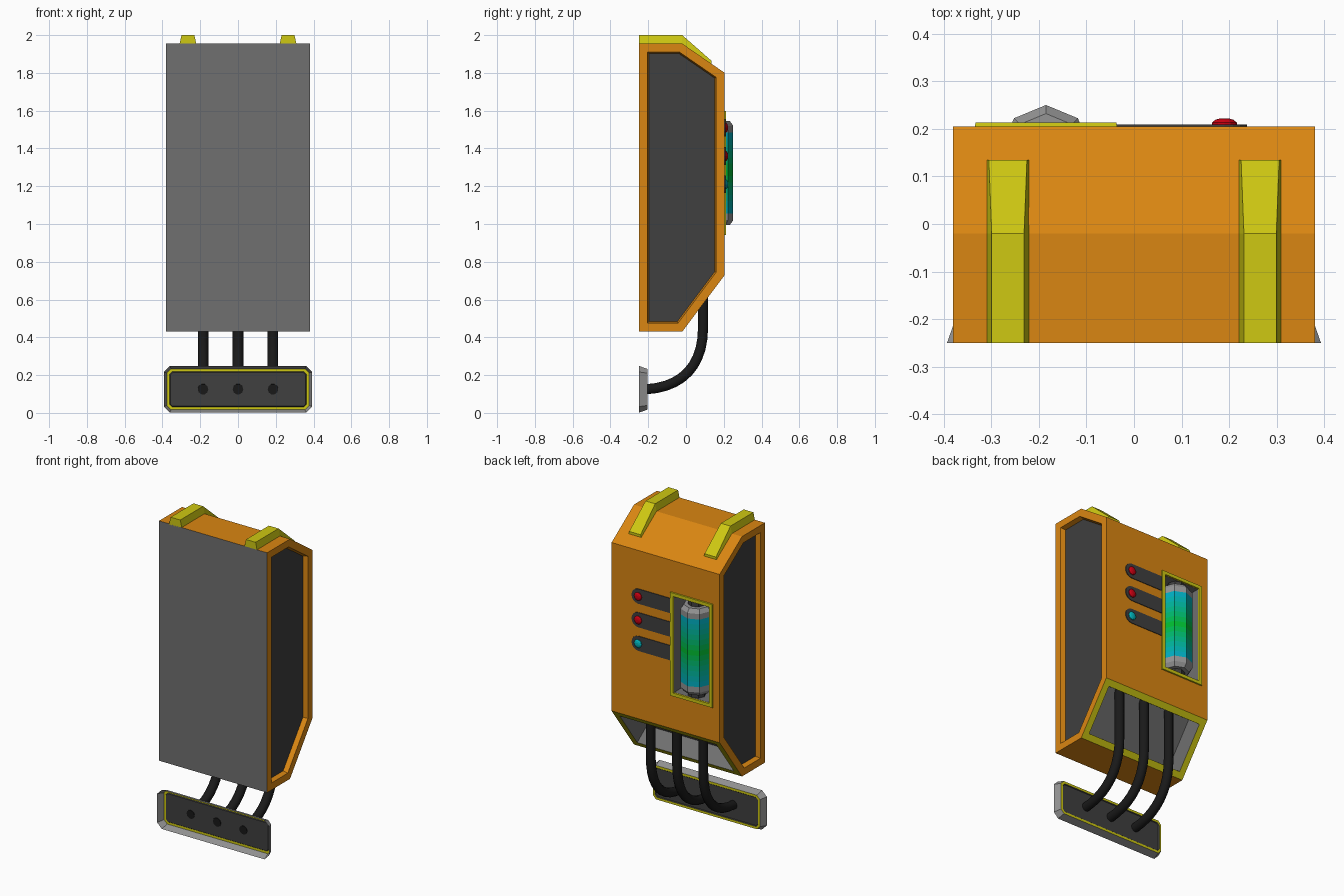
import bpy, bmesh, math

if "Cube" in bpy.data.objects:
    bpy.data.objects.remove(bpy.data.objects["Cube"])


def material(name, rgb):
    m = bpy.data.materials.new(name)
    m.diffuse_color = (*rgb, 1)
    m.use_nodes = True
    m.node_tree.nodes["Principled BSDF"].inputs["Base Color"].default_value = m.diffuse_color
    return m


ORANGE = material("orange", (0.7, 0.24, 0.006))
YELLOW = material("yellow", (0.62, 0.58, 0.006))
DARK = material("dark_grey", (0.05, 0.05, 0.05))
GREY = material("grey", (0.16, 0.16, 0.16))
STEEL = material("steel", (0.3, 0.3, 0.3))
BLACK = material("black", (0.01, 0.01, 0.01))
RED = material("red", (0.6, 0.0, 0.006))
TEAL = material("teal", (0.0, 0.45, 0.5))


def loft(rings, caps=True):
    """Skin a list of equal rings of points."""
    bm = bmesh.new()
    vs = [[bm.verts.new(p) for p in r] for r in rings]
    n = len(rings[0])
    for a, b in zip(vs, vs[1:]):
        for i in range(n):
            j = (i + 1) % n
            bm.faces.new((a[i], a[j], b[j], b[i]))
    if caps:
        bm.faces.new(vs[0])
        bm.faces.new(vs[-1])
    bmesh.ops.recalc_face_normals(bm, faces=bm.faces[:])
    bm.faces.ensure_lookup_table()
    return bm


def finish(bm, name, *mats):
    me = bpy.data.meshes.new(name)
    bm.to_mesh(me)
    bm.free()
    for m in mats:
        me.materials.append(m)
    ob = bpy.data.objects.new(name, me)
    bpy.context.collection.objects.link(ob)
    return ob


def inset(bm, face, width, depth=0.0):
    """Inset one face; the face itself becomes the centre, the rim is returned."""
    bm.normal_update()
    return bmesh.ops.inset_individual(bm, faces=[face], thickness=width,
                                      depth=depth, use_even_offset=True)["faces"]


# Main case: side profile extruded across x
profile = [(-0.25, 0.43), (-0.02, 0.43), (0.205, 0.73),
           (0.205, 1.80), (-0.02, 1.955), (-0.25, 1.955)]
bm = loft([[(x, y, z) for y, z in profile] for x in (-0.38, 0.38)])
slope, rear, wall_side = bm.faces[1], bm.faces[2], bm.faces[5]
sides = [bm.faces[6], bm.faces[7]]
wall_side.material_index = 2
# recessed dark side panels
for f in sides:
    inset(bm, f, 0.045)
    inset(bm, f, 0.008, -0.03)
    f.material_index = 1
# cable bay in the slanted underside, with a yellow rim
for f in inset(bm, slope, 0.04):
    f.material_index = 3
slope.material_index = 2
inset(bm, slope, 0.0005, -0.12)
# window recess in the rear face
inset(bm, rear, 0.05)
for v in rear.verts:
    v.co.x = -0.31 if v.co.x < 0 else -0.06
    v.co.z = 0.965 if v.co.z < 1.27 else 1.575
rear.material_index = 2
inset(bm, rear, 0.0005, -0.155)
finish(bm, "case", ORANGE, DARK, GREY, YELLOW)


# Raised window frame
def rect(hx, hz, y):
    return [(-0.185 + sx * hx, y, 1.27 + sz * hz)
            for sx, sz in ((-1, -1), (1, -1), (1, 1), (-1, 1))]


bm = loft([rect(0.15, 0.33, 0.2), rect(0.148, 0.328, 0.213),
           rect(0.127, 0.307, 0.213), rect(0.125, 0.305, 0.195)], caps=False)
finish(bm, "window_frame", YELLOW)


# Energy canister: eight-sided, with a vertex pointing out of the window
def octagon(r, z):
    return [(-0.185 + r * math.sin(i * math.pi / 4),
             0.155 + r * math.cos(i * math.pi / 4), z) for i in range(8)]


R = 0.095
for name, s in (("upper", 1), ("lower", -1)):
    cap = [octagon(r, 1.27 + s * h) for r, h in
           ((R, 0.215), (R, 0.25), (0.077, 0.275))]
    finish(loft(cap), "canister_cap_" + name, STEEL)
    plug = [octagon(0.052, 1.27 + s * h) for h in (0.27, 0.305)]
    finish(loft(plug), "canister_plug_" + name, DARK)

BANDS = 13
glow = []
for i in range(BANDS // 2 + 1):
    t = i / (BANDS // 2)
    glow.append(material(f"glow_{i}", (0.0, 0.42 + 0.08 * t, 0.5 * (1 - t) ** 1.3 + 0.03)))
bm = loft([octagon(R, 1.055 + 0.43 * i / BANDS) for i in range(BANDS + 1)])
for i in range(BANDS * 8):
    b = i // 8
    bm.faces[i].material_index = min(b, BANDS - 1 - b)
finish(bm, "canister_glow", *glow)

# Indicator strips with domed lamps
for k, (z, mat) in enumerate(((1.51, RED), (1.36, RED), (1.21, TEAL))):
    outline = [(-0.04, z + 0.047), (-0.04, z - 0.047)]
    outline += [(0.19 + 0.047 * math.sin(a), z - 0.047 * math.cos(a))
                for a in (math.pi * i / 8 for i in range(9))]
    bm = loft([[(x, y, zz) for x, zz in outline] for y in (0.2, 0.209)])
    finish(bm, f"indicator_strip_{k + 1}", DARK)
    dome = [[(0.19 + r * math.cos(a), y, z + r * math.sin(a))
             for a in (math.tau * i / 12 for i in range(12))]
            for r, y in ((0.026, 0.205), (0.026, 0.213), (0.019, 0.219), (0.009, 0.222))]
    finish(loft(dome), f"indicator_lamp_{k + 1}", mat)

# Straps folded over the top
for name, cx in (("left", -0.265), ("right", 0.265)):
    rings = [[(cx - 0.045, y, zb), (cx + 0.045, y, zb), (cx + w, y, zt), (cx - w, y, zt)]
             for y, zb, zt, w in ((-0.25, 1.95, 2.0, 0.034), (-0.02, 1.95, 2.0, 0.034),
                                  (0.135, 1.845, 1.864, 0.040))]
    finish(loft(rings), "strap_" + name, YELLOW)

# Wall plate: shallow tapered shell, open towards the wall
bm = bmesh.new()
hx, hz, c = 0.393, 0.124, 0.032
corners = [(hx, hz - c), (hx - c, hz), (c - hx, hz), (-hx, hz - c),
           (-hx, c - hz), (c - hx, -hz), (hx - c, -hz), (hx, c - hz)]
plate = bm.faces.new([bm.verts.new((x, -0.25, 0.125 + z)) for x, z in corners])
bm.normal_update()
if plate.normal.y < 0:
    plate.normal_flip()
inset(bm, plate, 0.016, 0.045)
for f in inset(bm, plate, 0.015):
    f.material_index = 1
plate.material_index = 2
inset(bm, plate, 0.004, -0.005)
finish(bm, "wall_plate", STEEL, YELLOW, DARK)

# Cables from the bay down into the wall plate
for k, x in enumerate((-0.185, 0.0, 0.185)):
    cu = bpy.data.curves.new(f"cable_{k + 1}", "CURVE")
    cu.dimensions = "3D"
    cu.bevel_depth, cu.bevel_resolution = 0.028, 3
    cu.resolution_u, cu.use_fill_caps = 10, True
    sp = cu.splines.new("BEZIER")
    sp.bezier_points.add(2)
    pts = (((0.09, 0.88), (0.09, 0.78), (0.09, 0.68)),
           ((0.09, 0.55), (0.09, 0.45), (0.09, 0.25)),
           ((-0.02, 0.135), (-0.213, 0.125), (-0.25, 0.123)))
    for bp, (a, b, d) in zip(sp.bezier_points, pts):
        bp.handle_left_type = bp.handle_right_type = "FREE"
        bp.co = (x, *b)
        bp.handle_left, bp.handle_right = (x, *a), (x, *d)
    cu.materials.append(BLACK)
    ob = bpy.data.objects.new(cu.name, cu)
    bpy.context.collection.objects.link(ob)
